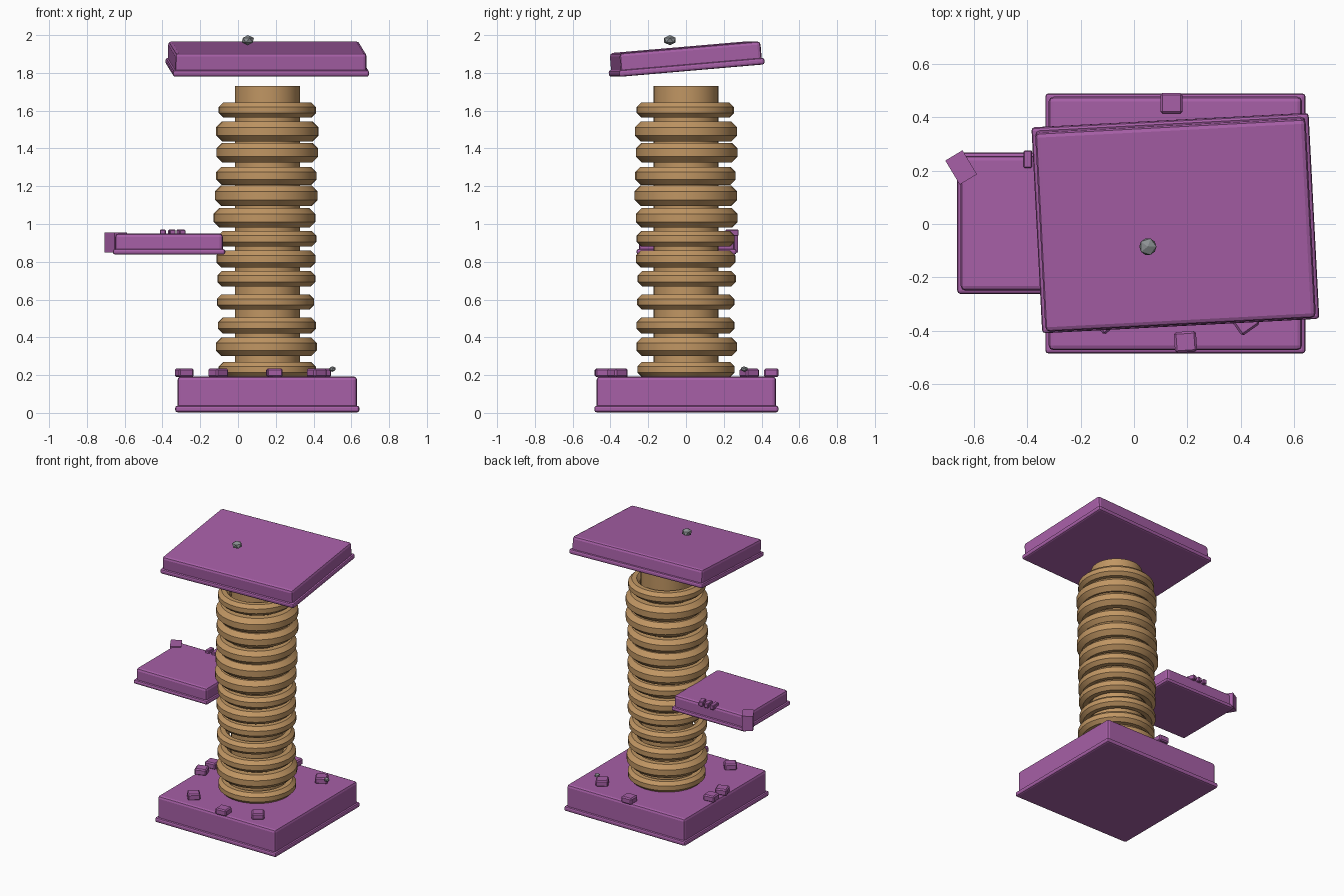
import bpy, bmesh, math
from mathutils import Matrix, Vector

if "Cube" in bpy.data.objects:
    bpy.data.objects.remove(bpy.data.objects["Cube"])


def mat(name, rgb):
    m = bpy.data.materials.new(name)
    m.diffuse_color = (*rgb, 1)
    m.use_nodes = True
    m.node_tree.nodes["Principled BSDF"].inputs["Base Color"].default_value = m.diffuse_color
    return m


PURPLE = mat("purple carpet", (0.385, 0.115, 0.385))
TAN = mat("tan rope", (0.53, 0.305, 0.125))
GREY = mat("grey metal", (0.26, 0.28, 0.29))


def finish(name, bm, material, smooth=None):
    bmesh.ops.recalc_face_normals(bm, faces=bm.faces)
    me = bpy.data.meshes.new(name)
    bm.to_mesh(me)
    bm.free()
    me.materials.append(material)
    ob = bpy.data.objects.new(name, me)
    bpy.context.collection.objects.link(ob)
    if smooth:
        bpy.ops.object.select_all(action='DESELECT')
        ob.select_set(True)
        bpy.context.view_layer.objects.active = ob
        bpy.ops.object.shade_smooth_by_angle(angle=math.radians(smooth))
    return ob


def add_box(bm, size, centre, bevel=0.0, segments=2):
    part = bmesh.new()
    bmesh.ops.create_cube(part, size=1)
    bmesh.ops.scale(part, vec=size, verts=part.verts)
    if bevel:
        bmesh.ops.bevel(part, geom=part.edges[:], offset=bevel, segments=segments,
                        profile=0.5, affect='EDGES')
    bmesh.ops.translate(part, vec=centre, verts=part.verts)
    tmp = bpy.data.meshes.new("tmp")
    part.to_mesh(tmp)
    part.free()
    bm.from_mesh(tmp)
    bpy.data.meshes.remove(tmp)


def platform(name, sx, sy, h, loc, rot=(0, 0, 0), lip=0.035):
    """Padded board with a rounded lip around the bottom; loc is the bottom centre."""
    bm = bmesh.new()
    add_box(bm, (sx - 0.025, sy - 0.025, h - 0.004), (0, 0, h / 2 + 0.002), 0.018)
    add_box(bm, (sx, sy, lip), (0, 0, lip / 2), 0.012)
    ob = finish(name, bm, PURPLE)
    ob.location = loc
    ob.rotation_euler = [math.radians(a) for a in rot]
    return ob


def block(name, size, loc, angle, bevel=0.008):
    bm = bmesh.new()
    add_box(bm, size, (0, 0, 0), bevel, 1)
    ob = finish(name, bm, PURPLE)
    ob.location = loc
    ob.rotation_euler.z = math.radians(angle)
    return ob


def ring(name, centre, major, minor, n=32, k=8):
    """Rope coil with an eight-sided section."""
    bm = bmesh.new()
    loops = []
    for i in range(n):
        a = 2 * math.pi * i / n
        loop = []
        for j in range(k):
            b = 2 * math.pi * (j + 0.5) / k
            r = major + minor * 1.06 * math.cos(b)
            loop.append(bm.verts.new((r * math.cos(a), r * math.sin(a),
                                      minor * 1.06 * math.sin(b))))
        loops.append(loop)
    for i in range(n):
        p, q = loops[i], loops[(i + 1) % n]
        for j in range(k):
            bm.faces.new((p[j], q[j], q[(j + 1) % k], p[(j + 1) % k]))
    ob = finish(name, bm, TAN, 30)
    ob.location = centre
    return ob


CX = 0.155

# platforms: base, side shelf and tilted top
platform("base", 0.975, 0.975, 0.19, (CX, 0.002, 0.003))
platform("side_shelf", 0.595, 0.53, 0.112, (-0.365, 0.003, 0.838), lip=0.03)
platform("top_perch", 1.04, 0.775, 0.125, (CX, 0.005, 1.812), (4.9, 0, 3.0))

# central post
bm = bmesh.new()
bmesh.ops.create_cone(bm, cap_ends=True, segments=32, radius1=0.172, radius2=0.172,
                      depth=1.58, matrix=Matrix.Translation((CX, 0, 0.94)))
finish("post", bm, TAN, 30)

# rope rings: height, thickness, sideways shift
RINGS = [(0.23, .08, 0.0), (0.35, .1, -.005), (0.463, .085, -.002), (0.587, .08, -.01),
         (0.71, .085, -.005), (0.815, .092, -.007), (0.922, .085, 0.0), (1.032, .105, -.015),
         (1.15, .11, -.005), (1.255, .098, -.005), (1.378, .105, 0.0), (1.49, .108, 0.0),
         (1.603, .08, 0.0)]
for i, (z, t, dx) in enumerate(RINGS):
    ring(f"rope_ring_{i + 1}", (CX + dx, 0.004 * math.sin(i * 2), z), 0.218, t / 2)

# loose carpet tufts on the base
TUFTS = [(0.14, 0.452, 0), (0.193, -0.442, 4), (-0.105, -0.36, 40), (0.417, -0.365, 35),
         (-0.285, -0.01, 20), (-0.285, 0.115, 5), (0.44, 0.335, 30)]
for i, (x, y, a) in enumerate(TUFTS):
    block(f"base_tuft_{i + 1}", (0.083, 0.078, 0.046), (x, y, 0.212), a)

# patch on the shelf corner and small frayed strips along its back edge
block("shelf_corner_patch", (0.075, 0.105, 0.106), (-0.648, 0.212, 0.903), 31, 0)
for i, x in enumerate((-0.398, -0.35, -0.302)):
    block(f"shelf_strip_{i + 1}", (0.032, 0.065, 0.034), (x, 0.243, 0.953), 8 * (i - 1) + 8, 0.004)

# metal studs
for name, r, loc in (("top_stud", 0.036, (0.052, -0.085, 1.973)),
                     ("base_stud", 0.02, (0.5, 0.308, 0.232))):
    bm = bmesh.new()
    bmesh.ops.create_icosphere(bm, subdivisions=1, radius=r)
    bmesh.ops.scale(bm, vec=(1, 1, 0.75), verts=bm.verts)
    finish(name, bm, GREY).location = loc
